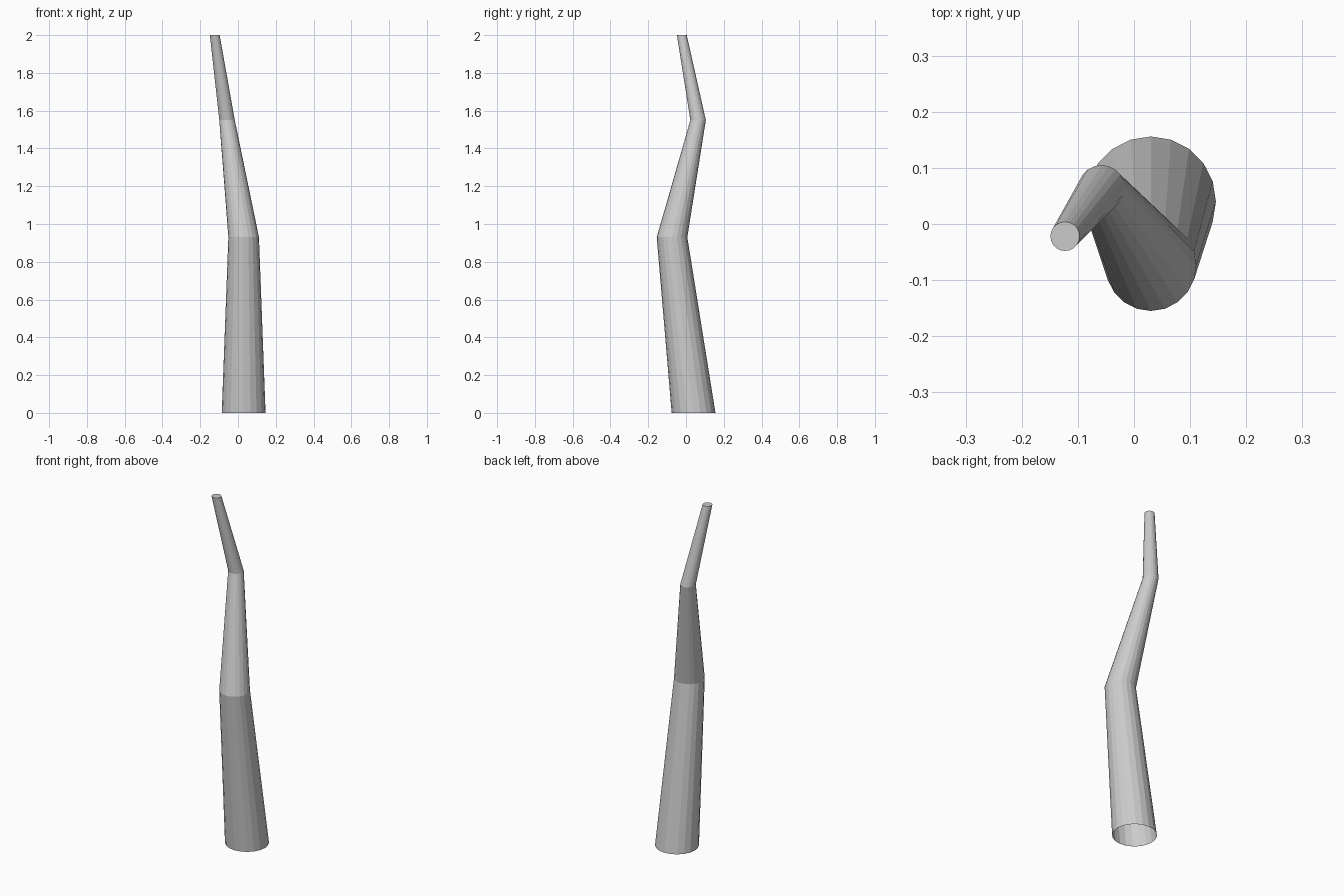
import bpy, bmesh
from math import cos, sin, tau

if "Cube" in bpy.data.objects:
    bpy.data.objects.remove(bpy.data.objects["Cube"])

SIDES = 20
# Centre x, y, height and radius of each horizontal ring of the bent trunk
RINGS = [
    (0.030, 0.040, 0.00, 0.116),
    (0.030, -0.074, 0.93, 0.081),
    (-0.058, 0.064, 1.55, 0.041),
    (-0.123, -0.022, 2.00, 0.026),
]


def add_ring(bm, x, y, z, r):
    return [bm.verts.new((x + r * cos(tau * i / SIDES),
                          y + r * sin(tau * i / SIDES), z))
            for i in range(SIDES)]


bm = bmesh.new()
rings = [add_ring(bm, *ring) for ring in RINGS]

# Tapered walls, open at the foot
for low, high in zip(rings, rings[1:]):
    for i in range(SIDES):
        j = (i + 1) % SIDES
        bm.faces.new((low[i], low[j], high[j], high[i]))

# Triangle fan closing the tip
tip = bm.verts.new(RINGS[-1][:3])
for i in range(SIDES):
    bm.faces.new((rings[-1][i], rings[-1][(i + 1) % SIDES], tip))

mesh = bpy.data.meshes.new("bent_trunk")
bm.to_mesh(mesh)
bm.free()
trunk = bpy.data.objects.new("bent_trunk", mesh)
bpy.context.collection.objects.link(trunk)
